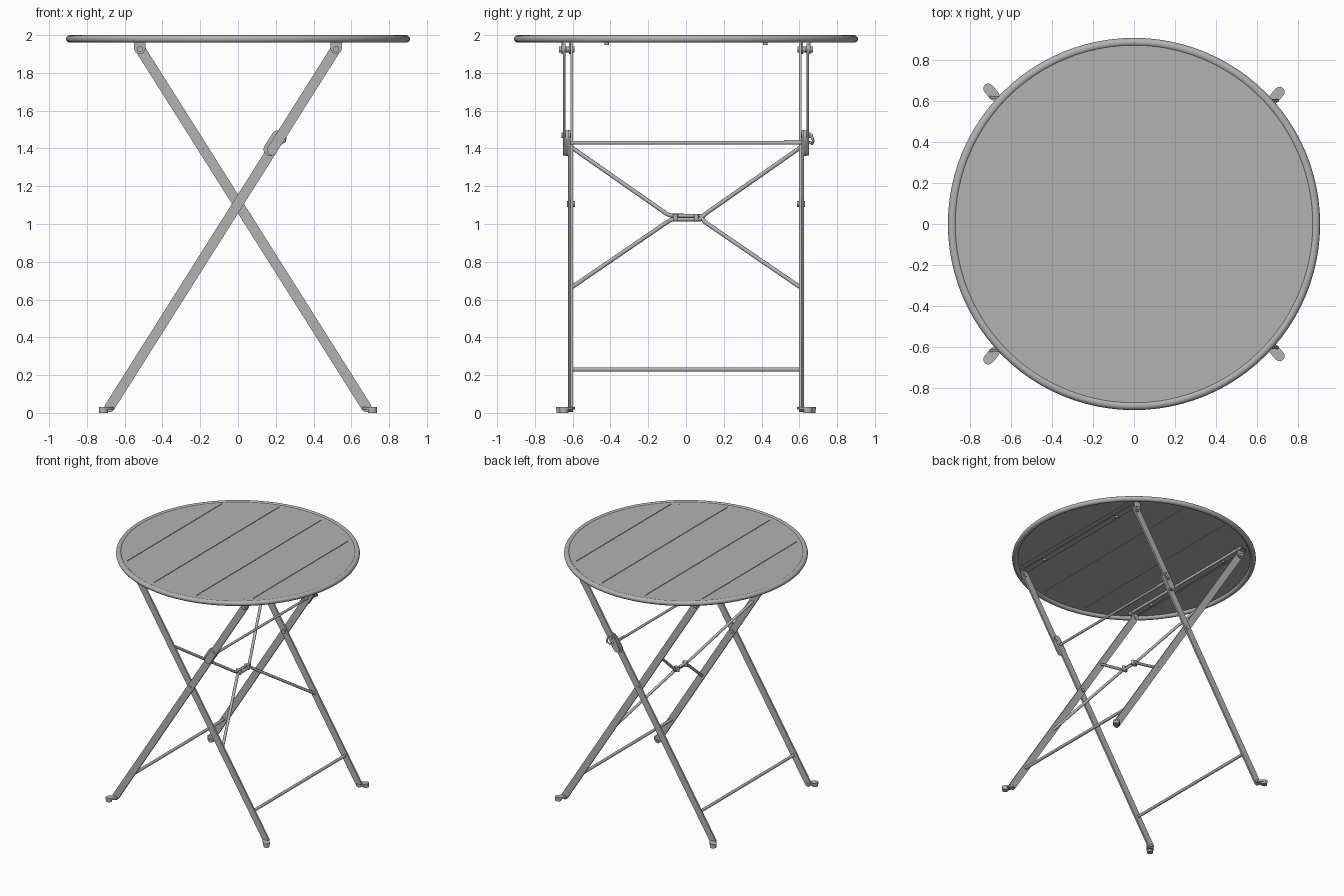
import bpy, bmesh, math
from mathutils import Vector

if "Cube" in bpy.data.objects:
    bpy.data.objects.remove(bpy.data.objects["Cube"])

steel = bpy.data.materials.new("grey painted steel")
steel.diffuse_color = (0.45, 0.45, 0.45, 1)
steel.use_nodes = True
steel.node_tree.nodes["Principled BSDF"].inputs["Base Color"].default_value = steel.diffuse_color

def finish(name, bm, smooth=True):
    bmesh.ops.recalc_face_normals(bm, faces=bm.faces[:])
    me = bpy.data.meshes.new(name)
    bm.to_mesh(me)
    bm.free()
    ob = bpy.data.objects.new(name, me)
    bpy.context.collection.objects.link(ob)
    me.materials.append(steel)
    if smooth:
        bpy.ops.object.select_all(action='DESELECT')
        ob.select_set(True)
        bpy.context.view_layer.objects.active = ob
        bpy.ops.object.shade_smooth_by_angle(angle=math.radians(35))
    return ob

def capsule(name, a, b, width, lo, hi, plane='xz', n=8):
    """Flat bar with round ends between 2D points a and b, extruded from lo to hi."""
    a, b = Vector(a), Vector(b)
    d = b - a
    ang, r = math.atan2(d.y, d.x), width / 2
    pts = []
    for c, start in ((b, ang - math.pi / 2), (a, ang + math.pi / 2)):
        for i in range(n + 1):
            t = start + math.pi * i / n
            pts.append((c.x + r * math.cos(t), c.y + r * math.sin(t)))
    bm = bmesh.new()
    put = (lambda p, h: (p[0], h, p[1])) if plane == 'xz' else (lambda p, h: (p[0], p[1], h))
    f = bm.faces.new([bm.verts.new(put(p, lo)) for p in pts])
    ext = bmesh.ops.extrude_face_region(bm, geom=[f])
    off = Vector((0, hi - lo, 0)) if plane == 'xz' else Vector((0, 0, hi - lo))
    bmesh.ops.translate(bm, vec=off, verts=[v for v in ext['geom'] if isinstance(v, bmesh.types.BMVert)])
    return finish(name, bm)

def rod(name, pts, r=0.01, cyclic=False):
    """Round wire along a path."""
    cu = bpy.data.curves.new(name, 'CURVE')
    cu.dimensions = '3D'
    cu.bevel_depth, cu.bevel_resolution, cu.use_fill_caps = r, 3, True
    sp = cu.splines.new('POLY')
    sp.points.add(len(pts) - 1)
    for p, co in zip(sp.points, pts):
        p.co = (*co, 1)
    sp.use_cyclic_u = cyclic
    sp.use_smooth = True
    cu.materials.append(steel)
    ob = bpy.data.objects.new(name, cu)
    bpy.context.collection.objects.link(ob)
    return ob

def lathe(name, prof, n=96):
    bm = bmesh.new()
    rings = []
    for r, z in prof:
        rings.append([bm.verts.new((r * math.cos(2 * math.pi * i / n), r * math.sin(2 * math.pi * i / n), z))
                      for i in range(n)])
    for a, b in zip(rings, rings[1:] + rings[:1]):
        for i in range(n):
            bm.faces.new((a[i], a[(i + 1) % n], b[(i + 1) % n], b[i]))
    return finish(name, bm)

def box(bm, lo, hi):
    vs = bmesh.ops.create_cube(bm, size=1)['verts']
    for v in vs:
        v.co = [(l + h) / 2 + c * (h - l) for l, h, c in zip(lo, hi, v.co)]

def rivet(name, x, z, y0, y1, r):
    capsule(name, (x - 0.0005, z), (x + 0.0005, z), 2 * r, min(y0, y1), max(y0, y1))

# Rolled rim of the round top
lathe("top_rim", [(0.889 + 0.021 * math.cos(t), 1.98 + 0.02 * math.sin(t))
                  for t in [2 * math.pi * i / 16 for i in range(16)]])

# Round panel with four plank grooves
bm = bmesh.new()
bmesh.ops.create_cone(bm, cap_ends=True, segments=96, radius1=0.885, radius2=0.885, depth=0.012)
bmesh.ops.translate(bm, vec=(0, 0, 1.988), verts=bm.verts[:])
panel = finish("top_panel", bm, smooth=False)
bm = bmesh.new()
for x, y in ((-0.58, 0.62), (-0.197, 0.815), (0.193, 0.815), (0.57, 0.62)):
    box(bm, (x - 0.003, -y, 1.989), (x + 0.003, y, 2.01))
    box(bm, (x - 0.002, -y, 1.97), (x + 0.002, y, 1.984))
cutter = finish("groove_cutter", bm, smooth=False)
mod = panel.modifiers.new("grooves", 'BOOLEAN')
mod.object, mod.operation, mod.solver = cutter, 'DIFFERENCE', 'EXACT'
bpy.context.view_layer.objects.active = panel
bpy.ops.object.modifier_apply(modifier=mod.name)
bpy.data.objects.remove(cutter, do_unlink=True)

# Leg line: x position at a height, for side +1 (top at +x) or -1
def lx(z, side):
    return side * (0.52 - (1.93 - z) * 0.6316)

def leg(name, side, z0, z1, y0, y1, s, width=0.054, dx=0.0):
    lo, hi = sorted((s * y0, s * y1))
    capsule(name, (lx(z0, side) + dx, z0), (lx(z1, side) + dx, z1), width, lo, hi)

for s, end in ((-1, "front"), (1, "back")):
    # Inner straight leg, outer leg in two overlapping pieces with latch plate
    leg(f"inner_leg_{end}", -1, 0.03, 1.93, 0.597, 0.611, s)
    leg(f"outer_leg_lower_{end}", 1, 0.03, 1.47, 0.612, 0.626, s)
    leg(f"outer_leg_upper_{end}", 1, 1.39, 1.93, 0.637, 0.651, s)
    leg(f"latch_plate_{end}", 1, 1.395, 1.46, 0.626, 0.637, s, 0.07, -0.012)
    rivet(f"latch_rivet_{end}", lx(1.47, 1), 1.47, s * 0.61, s * 0.658, 0.014)
    rivet(f"cross_pivot_{end}", 0, 1.107, s * 0.588, s * 0.63, 0.016)
    for side, yl, tag in ((-1, 0.604, "inner"), (1, 0.62, "outer")):
        # Splayed foot and pad
        x0 = lx(0.03, side)
        d = -side
        tip = (x0 + d * 0.032, s * (yl + 0.042))
        capsule(f"{tag}_foot_{end}", (x0 + d * 0.003, s * (yl + 0.008)), tip, 0.05, 0.017, 0.032, 'xy')
        capsule(f"{tag}_foot_pad_{end}", (tip[0] - 0.0005, tip[1]), (tip[0] + 0.0005, tip[1]),
                0.046, 0.0, 0.018, 'xy')
        # Hanging bracket under the top and its pivot
        yb = 0.612 if side < 0 else 0.652
        lo, hi = sorted((s * yb, s * (yb + 0.008)))
        capsule(f"{tag}_bracket_{end}", (0.52 * side, 1.93), (0.52 * side, 1.965), 0.06, lo, hi)
        rivet(f"{tag}_top_pivot_{end}", 0.52 * side, 1.925, s * (yb - 0.022), s * (yb + 0.02), 0.016)
        # Screw heads on the rails
        capsule(f"{tag}_rail_screw_{end}", (0.519 * side, s * 0.42), (0.521 * side, s * 0.42),
                0.024, 1.948, 1.965, 'xy')

# Rails under the top, as angle strips
for side, tag in ((-1, "inner"), (1, "outer")):
    bm = bmesh.new()
    box(bm, (0.52 * side - 0.025, -0.655, 1.962), (0.52 * side + 0.025, 0.655, 1.968))
    xe = 0.52 * side - side * 0.022
    box(bm, (xe - 0.003, -0.655, 1.962), (xe + 0.003, 0.655, 1.984))
    finish(f"{tag}_top_rail", bm, smooth=False)
    # Bottom cross rod
    rod(f"{tag}_bottom_rod", [(lx(0.23, side), y, 0.23) for y in (-0.605, 0.605)], 0.012)

# Crossed braces on the inner frame, joined in the middle by a short flat run
for s, zm, tag in ((1, 1.044, "a"), (-1, 1.024, "b")):
    path = [(0.605, 0.665), (0.1, 1.01), (0.075, zm), (-0.075, zm), (-0.1, 1.052), (-0.605, 1.405)]
    rod(f"diagonal_brace_{tag}", [(lx(z, -1), s * y, z) for y, z in path], 0.011)
for y in (-0.055, 0.055):
    capsule("brace_rivet", (0.035, y), (0.055, y), 0.025, 1.016, 1.054, 'xy')

# Latch rod with a bent finger loop at the back
x = lx(1.43, 1)
rod("latch_rod", [(x, -0.64, 1.43), (x, 0.645, 1.43)], 0.01)
rod("latch_loop", [(x, 0.52, 1.438), (x, 0.64, 1.438), (x + 0.02, 0.668, 1.425), (x + 0.045, 0.674, 1.44),
                   (x + 0.045, 0.665, 1.47), (x + 0.03, 0.645, 1.482), (x - 0.01, 0.632, 1.472),
                   (x - 0.02, 0.625, 1.46)], 0.007)
